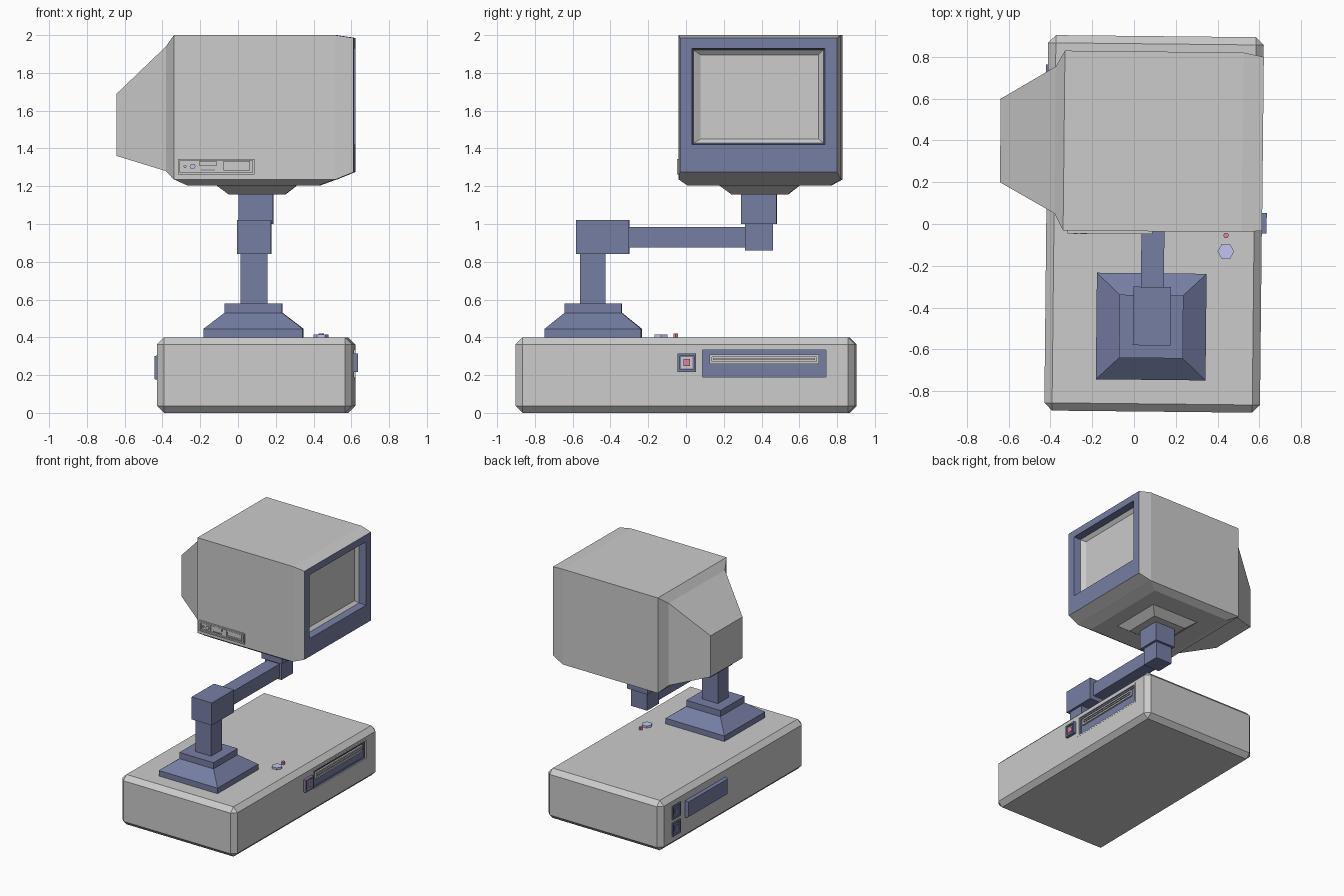
import bpy
import bmesh
import math

if "Cube" in bpy.data.objects:
    bpy.data.objects.remove(bpy.data.objects["Cube"])

TILT = math.radians(-0.6)   # the whole set is turned very slightly about z


def material(name, rgb):
    m = bpy.data.materials.new(name)
    m.diffuse_color = (*rgb, 1)
    m.use_nodes = True
    m.node_tree.nodes["Principled BSDF"].inputs["Base Color"].default_value = m.diffuse_color
    return m


BLUE = material("slate_blue", (0.18, 0.21, 0.37))
LILAC = material("lilac", (0.55, 0.55, 0.9))
RED = material("red", (0.8, 0.22, 0.36))

# Place section coordinates (u, v) at depth d along each facing direction
PUT = {
    "+z": lambda u, v, d: (u, v, d),
    "+x": lambda u, v, d: (d, u, v),
    "-x": lambda u, v, d: (d, u, v),
    "-y": lambda u, v, d: (u, d, v),
}


def finish(name, bm, mat):
    mesh = bpy.data.meshes.new(name)
    bm.to_mesh(mesh)
    bm.free()
    obj = bpy.data.objects.new(name, mesh)
    bpy.context.collection.objects.link(obj)
    obj.rotation_euler.z = TILT
    if mat:
        mesh.materials.append(mat)
    return obj


def loft(name, facing, rings, mat=None, start=True, end=True):
    """Skin rectangular rings (depth, u0, u1, v0, v1) along one direction."""
    bm = bmesh.new()
    loops = []
    for d, u0, u1, v0, v1 in rings:
        pts = [(u0, v0), (u1, v0), (u1, v1), (u0, v1)]
        if facing == "-x":
            pts.reverse()
        loops.append([bm.verts.new(PUT[facing](u, v, d)) for u, v in pts])
    for a, b in zip(loops, loops[1:]):
        for i in range(4):
            j = (i + 1) % 4
            bm.faces.new((a[i], a[j], b[j], b[i]))
    if start:
        bm.faces.new(loops[0][::-1])
    if end:
        bm.faces.new(loops[-1])
    return finish(name, bm, mat)


def box(name, x0, x1, y0, y1, z0, z1, mat=None):
    return loft(name, "+z", [(z0, x0, x1, y0, y1), (z1, x0, x1, y0, y1)], mat)


def tray(name, facing, bounds, wall, front, floor, rim, mat=None):
    """Raised frame with a recessed floor."""
    u0, u1, v0, v1 = bounds
    inner = (u0 + rim, u1 - rim, v0 + rim, v1 - rim)
    return loft(name, facing, [(wall, *bounds), (front, *bounds),
                               (front, *inner), (floor, *inner)], mat, start=False)


def knob(name, sides, radius, loc, height, mat, facing="+z"):
    bm = bmesh.new()
    bmesh.ops.create_cone(bm, cap_ends=True, segments=sides, radius1=radius,
                          radius2=radius, depth=height)
    # first vertex on the x axis
    turn = bmesh.ops.rotate
    import mathutils
    a0 = math.atan2(bm.verts[:][0].co.y, bm.verts[:][0].co.x)
    turn(bm, verts=bm.verts, matrix=mathutils.Matrix.Rotation(-a0, 3, "Z"))
    if facing == "-y":
        turn(bm, verts=bm.verts, matrix=mathutils.Matrix.Rotation(math.pi / 2, 3, "X"))
    bmesh.ops.translate(bm, verts=bm.verts, vec=loc)
    return finish(name, bm, mat)


# Chamfered computer case, with a pocket cut for the disk drive
case = box("case", -0.42, 0.612, -0.897, 0.9, 0, 0.4)
bevel = case.modifiers.new("chamfer", "BEVEL")
bevel.width = 0.037
bevel.segments = 1
cutter = box("drive_pocket_cutter", 0.588, 0.7, 0.08, 0.76, 0.178, 0.345)
cutter.hide_render = True
cutter.hide_viewport = True
cut = case.modifiers.new("drive_pocket", "BOOLEAN")
cut.operation = "DIFFERENCE"
cut.solver = "EXACT"
cut.object = cutter

# Disk drive on the right side
tray("drive_frame", "+x", (0.08, 0.76, 0.178, 0.345), 0.588, 0.613, 0.592, 0.013)
tray("drive_face", "+x", (0.093, 0.747, 0.191, 0.332), 0.588, 0.603, 0.597, 0.012, BLUE)
tray("drive_slot", "+x", (0.13, 0.71, 0.258, 0.31), 0.59, 0.61, 0.602, 0.013)
box("drive_lip", 0.6, 0.61, 0.15, 0.69, 0.279, 0.289)

# Power switch beside the drive
tray("switch_frame", "+x", (-0.038, 0.06, 0.217, 0.315), 0.605, 0.635, 0.618, 0.012, BLUE)
tray("switch_bezel", "+x", (-0.02, 0.042, 0.235, 0.297), 0.615, 0.625, 0.62, 0.008)
box("switch_button", 0.615, 0.63, -0.006, 0.028, 0.248, 0.284, RED)

# Sockets on the left side
loft("long_socket", "-x", [(-0.41, 0.09, 0.6, 0.165, 0.31),
                           (-0.444, 0.1, 0.59, 0.18, 0.3)], BLUE)
for name, z in (("lower_socket", 0.08), ("upper_socket", 0.215)):
    tray(name, "-x", (0.66, 0.76, z, z + 0.11), -0.41, -0.428, -0.421, 0.014, BLUE)
    box(name + "_plug", -0.426, -0.41, 0.69, 0.73, z + 0.035, z + 0.075, BLUE)

# Buttons on top of the case
knob("large_button", 6, 0.04, (0.441, -0.127, 0.405), 0.022, LILAC)
knob("small_button", 6, 0.014, (0.441, -0.05, 0.408), 0.026, RED)

# Pedestal and jointed arm
loft("pedestal", "+z", [(0.4, -0.175, 0.35, -0.745, -0.235),
                        (0.445, -0.175, 0.35, -0.745, -0.235),
                        (0.53, -0.065, 0.24, -0.641, -0.339),
                        (0.58, -0.065, 0.24, -0.641, -0.339)], BLUE)
box("lower_post", 0.019, 0.161, -0.56, -0.425, 0.57, 0.85, BLUE)
box("elbow", 0.0, 0.18, -0.58, -0.3, 0.84, 1.02, BLUE)
box("arm", 0.036, 0.146, -0.31, 0.325, 0.875, 0.985, BLUE)
box("wrist", 0.017, 0.163, 0.315, 0.462, 0.86, 1.01, BLUE)
box("upper_post", 0.0, 0.182, 0.293, 0.481, 1.0, 1.16, BLUE)
loft("swivel_foot", "+z", [(1.155, -0.05, 0.245, 0.245, 0.54),
                           (1.207, -0.12, 0.31, 0.175, 0.605)])

# Monitor, lofted from the back of the tube to the front edge
front = (0.613, -0.026, 0.806, 1.275, 1.985)
opening = (0.037, 0.742, 1.42, 1.93)
loft("monitor_shell", "+x", [(-0.644, 0.193, 0.593, 1.36, 1.69),
                             (-0.382, 0.047, 0.75, 1.28, 1.94),
                             (-0.339, -0.034, 0.826, 1.235, 2.0),
                             (0.515, -0.034, 0.826, 1.235, 2.0),
                             front], end=False)
loft("monitor_underside", "+z", [(1.205, -0.27, 0.43, 0.01, 0.77),
                                 (1.236, -0.339, 0.515, -0.034, 0.826)])
loft("screen_bezel", "+x", [front, (0.613, *opening), (0.558, 0.045, 0.734, 1.428, 1.922)],
     BLUE, start=False, end=False)
loft("screen", "+x", [(0.558, 0.045, 0.734, 1.428, 1.922),
                      (0.535, 0.083, 0.707, 1.45, 1.895)], start=False)

# Control panel on the front side of the monitor
tray("control_panel", "-y", (-0.317, 0.088, 1.263, 1.345), -0.03, -0.048, -0.038, 0.01)
tray("knob_plate", "-y", (-0.303, -0.213, 1.277, 1.332), -0.035, -0.045, -0.041, 0.005)
knob("small_knob", 6, 0.009, (-0.28, -0.043, 1.305), 0.014, None, "-y")
knob("large_knob", 6, 0.016, (-0.24, -0.043, 1.305), 0.014, LILAC, "-y")
box("slider", -0.203, -0.113, -0.046, -0.035, 1.308, 1.333)
box("slider_track", -0.195, -0.122, -0.044, -0.035, 1.283, 1.289, BLUE)
tray("control_door", "-y", (-0.075, 0.065, 1.282, 1.333), -0.035, -0.047, -0.042, 0.011)
